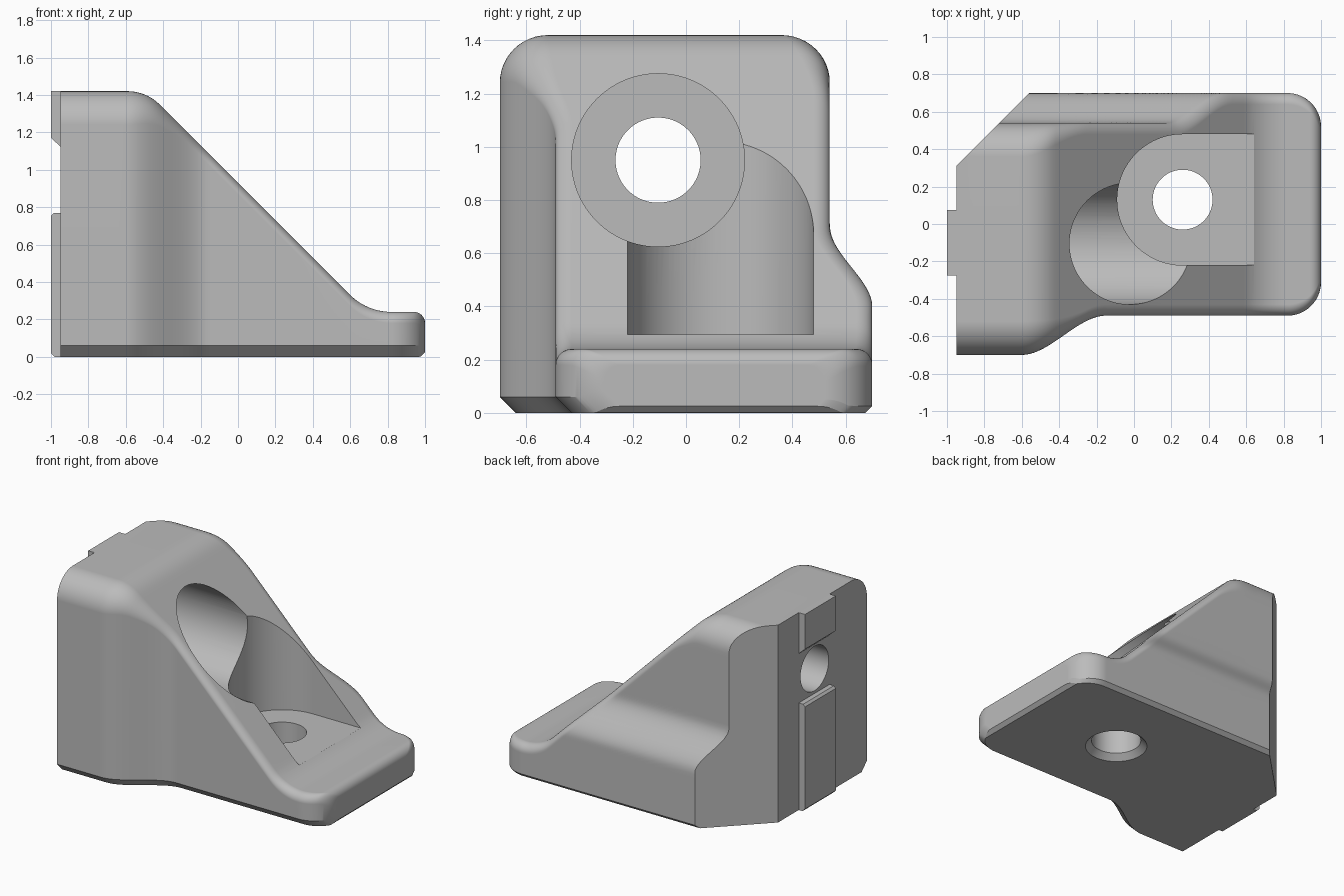
import bpy, bmesh, math
from mathutils import Matrix, Vector

cube = bpy.data.objects.get("Cube")
if cube:
    bpy.data.objects.remove(cube, do_unlink=True)

grey = bpy.data.materials.new("plain grey")
grey.use_nodes = True
grey.diffuse_color = (0.5, 0.5, 0.5, 1)
grey.node_tree.nodes["Principled BSDF"].inputs["Base Color"].default_value = (0.5, 0.5, 0.5, 1)


def finish(bm, name):
    bmesh.ops.recalc_face_normals(bm, faces=bm.faces)
    mesh = bpy.data.meshes.new(name)
    bm.to_mesh(mesh)
    bm.free()
    mesh.materials.append(grey)
    obj = bpy.data.objects.new(name, mesh)
    bpy.context.collection.objects.link(obj)
    return obj


def loft(sections, name):
    """Join equal-length closed sections and cap both ends."""
    bm = bmesh.new()
    rings = [[bm.verts.new(p) for p in s] for s in sections]
    n = len(rings[0])
    for a, b in zip(rings, rings[1:]):
        for i in range(n):
            j = (i + 1) % n
            bm.faces.new((a[i], a[j], b[j], b[i]))
    bm.faces.new(rings[0])
    bm.faces.new(rings[-1])
    return finish(bm, name)


def cylinder(name, radius, start, end, radius_end=None):
    start, end = Vector(start), Vector(end)
    axis = end - start
    bm = bmesh.new()
    turn = axis.to_track_quat("Z", "Y").to_matrix().to_4x4()
    bmesh.ops.create_cone(bm, cap_ends=True, segments=96, radius1=radius,
                          radius2=radius_end or radius, depth=axis.length,
                          matrix=Matrix.Translation((start + end) / 2) @ turn)
    return finish(bm, name)


def cut(target, cutter):
    cutter.hide_render = True
    mod = target.modifiers.new("cut", "BOOLEAN")
    mod.operation, mod.solver, mod.object = "DIFFERENCE", "EXACT", cutter
    bpy.context.view_layer.objects.active = target
    bpy.ops.object.modifier_apply(modifier=mod.name)
    bpy.data.objects.remove(cutter, do_unlink=True)


def smooth(t):
    t = min(max(t, 0), 1)
    return t * t * (3 - 2 * t)


def sag(r, d):
    """Drop of a round of radius r at distance d past its start."""
    return r - math.sqrt(max(r * r - d * d, 0))


def top_height(x):
    if x < -0.59:
        return 1.42
    if x < -0.42:
        return 1.42 - sag(0.241, x + 0.59)
    if x < 0.598:
        return 0.93 - x
    if x < 0.82:
        return 0.24 + sag(0.314, 0.82 - x)
    return 0.24 - sag(0.06, max(x - 0.94, 0))


def section(x):
    """Cross-section of the bracket, with rounded shoulders and a stepped back."""
    corner = sag(0.18, max(x - 0.82, 0))
    left = -0.7 + 0.21 * smooth((x + 0.6) / 0.45) + corner
    top, bottom = top_height(x), max(0, x - 0.975)
    r = 0.18 - 0.12 * smooth((x + 0.6) / 0.35)

    def back(z):
        return min(0.7 - corner, 0.7 - 0.16 * smooth((z - 0.4) / 0.3))

    pts = [(left + 0.06, bottom), (left, bottom + 0.06)]
    steps = 12
    for i in range(steps + 1):
        a = i / steps * math.pi / 2
        pts.append((left + r * (1 - math.cos(a)), top - r + r * math.sin(a)))
    for i in range(steps + 1):
        a = (1 - i / steps) * math.pi / 2
        z = top - r + r * math.sin(a)
        pts.append((back(z) - r * (1 - math.cos(a)), z))
    low, high, rows = bottom + 0.025, top - r, 40
    for i in range(1, rows + 1):
        z = high + (low - high) * i / rows
        pts.append((back(z), z))
    pts.append((back(0) - 0.025, bottom))
    return [(x, y, z) for y, z in pts]


# Main bracket body, lofted along its length
stations = [-0.95 + 1.77 * i / 90 for i in range(90)]
stations += [0.82 + 0.18 * math.sin(i / 24 * math.pi / 2) for i in range(25)]
body = loft([section(x) for x in stations], "bracket_body")

# Slanted rear corner
corner = [(-0.36, 0.9), (-1.15, 0.11), (-1.15, 0.9)]
cut(body, loft([[(x, y, z) for x, y in corner] for z in (-0.1, 1.6)], "corner_cutter"))

# Upright pocket: half round with a square outer end
pocket = [(0.645, -0.22)] + [
    (0.26 - 0.35 * math.sin(a), 0.13 - 0.35 * math.cos(a))
    for a in (i / 48 * math.pi for i in range(49))] + [(0.645, 0.48)]
cut(body, loft([[(x, y, z) for x, y in pocket] for z in (0.295, 1.6)], "pocket_cutter"))

# Level counterbore and both bolt holes
cut(body, cylinder("counterbore_cutter", 0.325, (-0.655, -0.105, 0.95), (1.2, -0.105, 0.95)))
cut(body, cylinder("wall_hole_cutter", 0.16, (-1.2, -0.105, 0.95), (0, -0.105, 0.95)))
cut(body, cylinder("base_hole_cutter", 0.16, (0.26, 0.13, -0.2), (0.26, 0.13, 0.5)))
cut(body, cylinder("hole_chamfer_cutter", 0.21, (0.26, 0.13, -0.01), (0.26, 0.13, 0.04), 0.16))

# Locating tabs on the mounting face
tabs = {
    "lower_tab": [(-1, 0.02), (-0.98, 0), (-0.95, 0), (-0.95, 0.77), (-0.985, 0.77), (-1, 0.755)],
    "upper_tab": [(-1, 1.17), (-0.95, 1.125), (-0.95, 1.42), (-1, 1.42)],
}
parts = [body]
for name, outline in tabs.items():
    parts.append(loft([[(x, y, z) for x, z in outline] for y in (-0.275, 0.075)], name))

# Smooth rounds, crisp edges
for part in parts:
    bpy.ops.object.select_all(action="DESELECT")
    part.select_set(True)
    bpy.context.view_layer.objects.active = part
    bpy.ops.object.shade_smooth_by_angle(angle=math.radians(30))
    part.modifiers.new("even_shading", "WEIGHTED_NORMAL").keep_sharp = True
